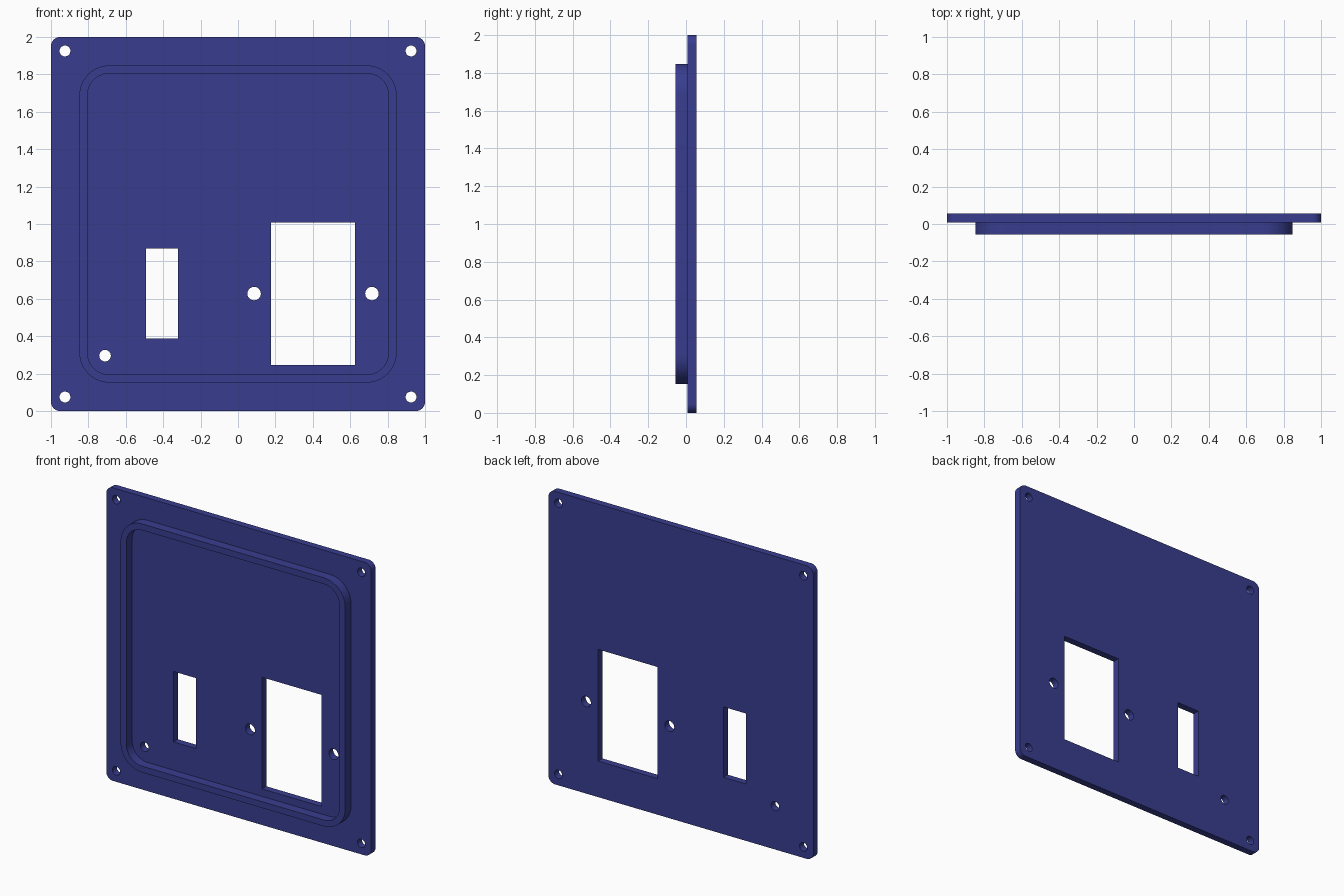
import bpy, bmesh, math

if "Cube" in bpy.data.objects:
    bpy.data.objects.remove(bpy.data.objects["Cube"])

blue = bpy.data.materials.new("indigo_blue")
blue.diffuse_color = (0.040, 0.047, 0.275, 1)
blue.use_nodes = True
blue.node_tree.nodes["Principled BSDF"].inputs["Base Color"].default_value = blue.diffuse_color


def rounded(cx, cz, hw, hh, r, steps=10):
    """Rounded rectangle outline in the x-z plane."""
    pts = []
    for k, (sx, sz) in enumerate([(1, 1), (-1, 1), (-1, -1), (1, -1)]):
        for i in range(steps + 1):
            a = math.pi / 2 * (k + i / steps)
            pts.append((cx + sx * (hw - r) + r * math.cos(a),
                        cz + sz * (hh - r) + r * math.sin(a)))
    return pts


def rect(x0, x1, z0, z1):
    return [(x0, z0), (x1, z0), (x1, z1), (x0, z1)]


def circle(cx, cz, r, n=32):
    return [(cx + r * math.cos(2 * math.pi * i / n),
             cz + r * math.sin(2 * math.pi * i / n)) for i in range(n)]


def slab(name, loops, y0, y1):
    """Extrude an outline with holes from y0 to y1."""
    bm = bmesh.new()
    edges = []
    for loop in loops:
        vs = [bm.verts.new((x, y0, z)) for x, z in loop]
        edges += [bm.edges.new((vs[i - 1], vs[i])) for i in range(len(vs))]
    bmesh.ops.triangle_fill(bm, edges=edges, use_beauty=True, use_dissolve=False)
    ext = bmesh.ops.extrude_face_region(bm, geom=bm.faces[:])
    moved = [g for g in ext["geom"] if isinstance(g, bmesh.types.BMVert)]
    bmesh.ops.translate(bm, verts=moved, vec=(0, y1 - y0, 0))
    bmesh.ops.recalc_face_normals(bm, faces=bm.faces[:])
    me = bpy.data.meshes.new(name)
    bm.to_mesh(me)
    bm.free()
    me.materials.append(blue)
    ob = bpy.data.objects.new(name, me)
    bpy.context.collection.objects.link(ob)
    bpy.ops.object.select_all(action='DESELECT')
    ob.select_set(True)
    bpy.context.view_layer.objects.active = ob
    bpy.ops.object.shade_smooth_by_angle(angle=math.radians(30))
    return ob


# Plate with corner screw holes, two windows and three fixing holes
outline = rounded(0, 1, 1, 1, 0.05)
screw_holes = [circle(sx * 0.925, 1 + sz * 0.925, 0.029)
               for sx in (-1, 1) for sz in (-1, 1)]
windows = [rect(0.176, 0.626, 0.246, 1.008), rect(-0.492, -0.321, 0.388, 0.869)]
fixing_holes = [circle(0.086, 0.628, 0.036), circle(0.716, 0.628, 0.036),
                circle(-0.711, 0.296, 0.031)]
slab("panel_plate", [outline] + screw_holes + windows + fixing_holes, 0.008, 0.055)

# Raised locating rim on the front
slab("raised_rim", [rounded(0, 1, 0.848, 0.848, 0.16),
                    rounded(0, 1, 0.805, 0.805, 0.117)], -0.055, 0.008)
